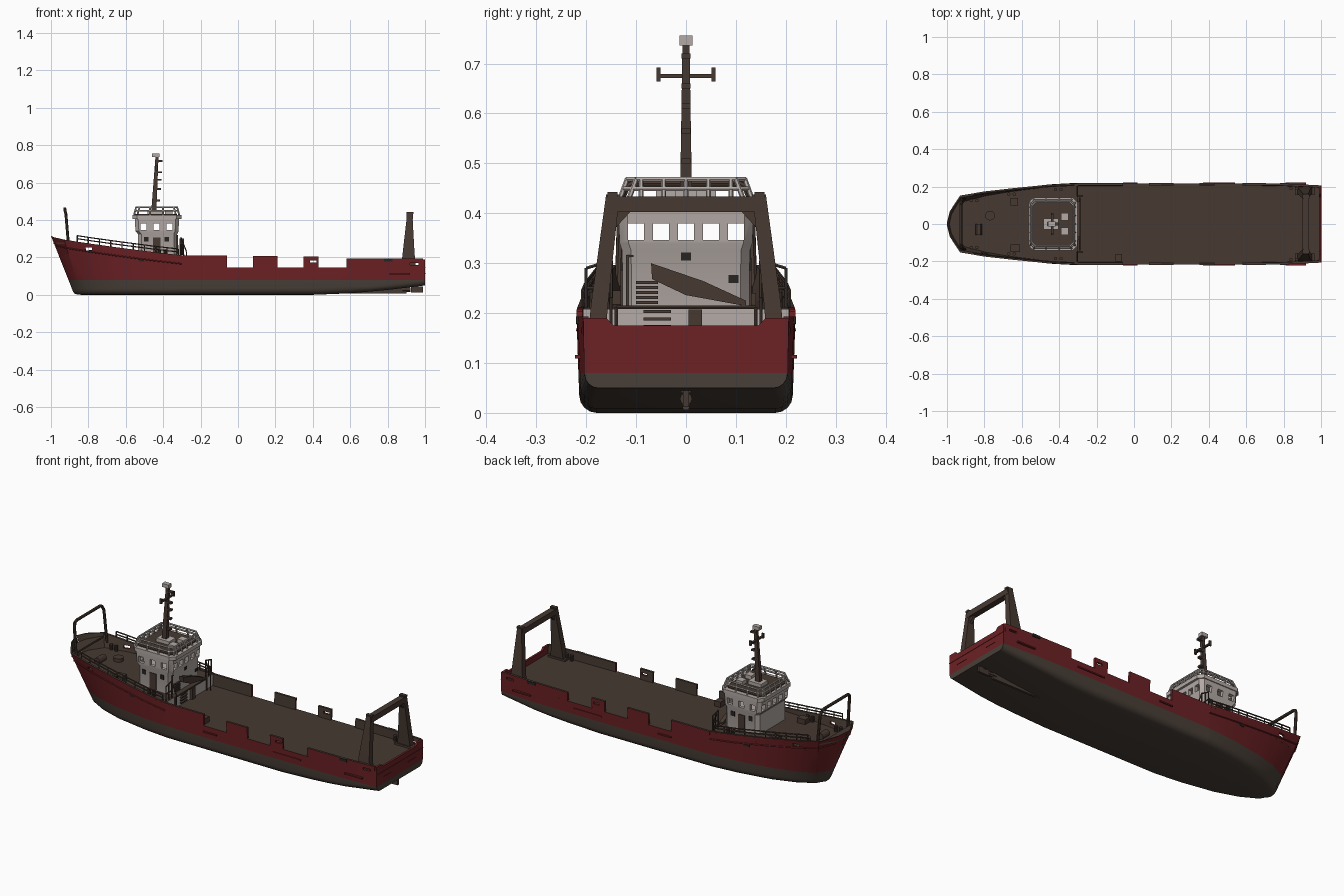
import bpy, bmesh, math
from mathutils import Vector

if "Cube" in bpy.data.objects:
    bpy.data.objects.remove(bpy.data.objects["Cube"])


def material(name, rgb):
    m = bpy.data.materials.new(name)
    m.diffuse_color = (*rgb, 1)
    m.use_nodes = True
    m.node_tree.nodes["Principled BSDF"].inputs["Base Color"].default_value = m.diffuse_color
    return m


RED = material("hull red", (0.15, 0.015, 0.018))
BROWN = material("deck brown", (0.062, 0.041, 0.031))
BOTTOM = material("bottom paint", (0.065, 0.049, 0.038))
WHITE = material("house white", (0.45, 0.40, 0.375))
DARK = material("dark fittings", (0.02, 0.017, 0.015))


def loft(name, parts, mats, rule=None):
    """Each part is a list of closed rings, skinned and capped."""
    mats = mats if isinstance(mats, list) else [mats]
    bm = bmesh.new()
    for rings in parts:
        vs = [[bm.verts.new(p) for p in r] for r in rings]
        n = len(vs[0])
        for a, b in zip(vs, vs[1:]):
            for i in range(n):
                f = bm.faces.new((a[i], a[(i + 1) % n], b[(i + 1) % n], b[i]))
                f.material_index = i if rule == "ring" else 0
        bm.faces.new(vs[0])
        bm.faces.new(vs[-1])
    bmesh.ops.recalc_face_normals(bm, faces=bm.faces)
    if callable(rule):
        for f in bm.faces:
            f.material_index = rule(f.calc_center_median(), f.normal)
    me = bpy.data.meshes.new(name)
    bm.to_mesh(me)
    bm.free()
    for m in mats:
        me.materials.append(m)
    o = bpy.data.objects.new(name, me)
    bpy.context.collection.objects.link(o)
    return o


def rect(x0, x1, y0, y1, z):
    return [(x0, y0, z), (x1, y0, z), (x1, y1, z), (x0, y1, z)]


def boxes(name, dims, mat):
    return loft(name, [[rect(*d[:4], d[4]), rect(*d[:4], d[5])] for d in dims], mat)


def pipes(name, paths, r, mat, sides=8):
    parts = []
    for path in paths:
        for a, b in zip(path, path[1:]):
            a, b = Vector(a), Vector(b)
            q = (b - a).to_track_quat('Z', 'Y')
            c = [q @ Vector((r * math.cos(t), r * math.sin(t), 0))
                 for t in (2 * math.pi * i / sides for i in range(sides))]
            parts.append([[a + v for v in c], [b + v for v in c]])
    return loft(name, parts, mat)


def cut(o, dims):
    c = boxes("cutter", dims, o.data.materials[0])
    c.hide_render = True
    m = o.modifiers.new("cut", 'BOOLEAN')
    m.operation, m.object, m.solver = 'DIFFERENCE', c, 'EXACT'
    dg = bpy.context.evaluated_depsgraph_get()
    me = bpy.data.meshes.new_from_object(o.evaluated_get(dg))
    o.modifiers.clear()
    o.data = me
    bpy.data.objects.remove(c)


# Hull stations: x at top, x at keel, half width top, half width bottom, keel z, sheer z
ST = [(-1, -.875, .006, .006, .015, .315), (-.985, -.87, .068, .03, .004, .308),
      (-.93, -.84, .152, .075, 0, .295), (-.8, -.75, .174, .125, 0, .275),
      (-.65, -.63, .191, .165, 0, .254), (-.45, -.45, .211, .197, 0, .228),
      (-.3, -.3, .218, .212, 0, .211), (.4, .4, .22, .214, 0, .209),
      (.6, .6, .22, .214, .008, .209), (.8, .8, .217, .212, .026, .209),
      (1, 1, .207, .203, .05, .209)]


def station(x):
    for a, b in zip(ST, ST[1:]):
        if x <= b[0]:
            t = (x - a[0]) / (b[0] - a[0])
            return [p + (q - p) * t for p, q in zip(a, b)][1:]


def side(x, z):
    xb, wt, wb, zb, zt = station(x)
    t = max(0, (z - zb - .03) / (zt - zb - .03))
    return xb + (x - xb) * z / zt, wb + (wt - wb) * t


def deck_z(x):
    return .145 if x > -.2995 else .208 + .02 * (-.3 - x) / .7


def section(x):
    xb, wt, wb, zb, zt = station(x)
    r = min(.035 if x < .7 else .028, wb * .8)
    half = [(wb - r + r * math.sin(a), zb + r - r * math.cos(a))
            for a in (i * math.pi / 8 for i in range(5))]
    half += [(side(x, z)[1], z) for z in (.08, deck_z(x))]
    right = [(side(x, z)[0], y, z) for y, z in half]
    return [(p[0], -p[1], p[2]) for p in reversed(right)] + right


def hull_paint(c, n):
    if c.z > .1 and n.z > .6:
        return 1
    if n.x > .9 and c.x < 0 and c.z > .1:
        return 3
    return 0 if c.z > .08 else 2


XS = [-1, -.985, -.96, -.93, -.87, -.8, -.72, -.65, -.55, -.45, -.3, -.299,
      0, .2, .4, .5, .6, .7, .8, .9, .998]
loft("hull", [[section(x) for x in XS]], [RED, BROWN, BOTTOM, WHITE], hull_paint)
# transom as two painted bands
w = [section(1)[i] for i in range(7, 14)]
loft("transom_bottom", [[[(x, s * p[1], p[2]) for s, p in
     [(1, q) for q in w[:6]] + [(-1, q) for q in reversed(w[:6])]] for x in (.997, 1)]], BOTTOM)
TY = .204
loft("transom", [[[(x, y, z) for y, z in ((-TY, .08), (TY, .08), (TY + .002, .19), (.16, .19), (.145, .175),
     (-.145, .175), (-.16, .19), (-TY - .002, .19))] for x in (.988, 1)]], RED)
boxes("transom_rub_bars", [(.995, 1.002, s * .11 - .035, s * .11 + .035, .112, .117) for s in (-1, 1)]
      + [(.995, 1.002, -.205, .205, .143, .147)], RED)


# Bulwarks with gaps along the working deck
def bulwark(xs, top):
    parts = []
    for s in (1, -1):
        rings = []
        for x in xs:
            lo, hi = deck_z(x) - .008, min(top or 9, station(x)[4])
            (xa, ya), (xc, yc) = side(x, lo), side(x, hi)
            rings.append([(xa, s * ya, lo), (xc, s * yc, hi), (xc, s * max(yc - .012, .001), hi),
                          (xa, s * max(ya - .012, .001), lo)])
        parts.append(rings)
    return loft("bulwark", parts, [RED, BROWN, BROWN, BROWN], "ring")


fore = bulwark(XS[:11], None)
cut(fore, [(-.815, -.78, -.3, .3, .238, .253)])
bulwark([-.299, -.2, -.06], .209)
bulwark([.08, .21], .207)
mid = bulwark([.35, .43], .204)
cut(mid, [(.385, .42, -.3, .3, .172, .184)])
aft = bulwark([.58, .7, .8, .9, .99], .193)
cut(aft, [(.92, .965, -.3, .3, .16, .171)])

# Rubbing strake, side fenders, scuppers
SX = [x for x in XS if -.99 < x < -.29]
pipes("rubbing_strake", [[(side(x, z)[0], s * side(x, z)[1], z) for x, z in
      ((x, station(x)[4] - .045) for x in SX)] for s in (1, -1)], .004, RED)
boxes("side_fenders", [(x0, x1, s * .216 - .006, s * .216 + .006, .109, .116) for s in (1, -1)
      for x0, x1 in ((-.06, .02), (.37, .54), (.81, .92))], RED)
boxes("scuppers", [(x, x + .045, s * side(x, .18)[1] - .004, s * side(x, .18)[1] + .004, .178, .193)
      for s in (1, -1) for x in (-.53, .78)], DARK)

# Skeg, propeller hub and rudder
loft("skeg", [[rect(.5, .9, -.012, .012, .05), rect(.6, .9, -.006, .006, .006)]], BOTTOM)
boxes("rudder", [(.925, .99, -.006, .006, .012, .045), (.94, .96, -.01, .01, .04, .06)], BROWN)
pipes("propeller_hub", [[(.88, 0, .028), (.922, 0, .028)]], .012, BROWN, 12)

# Bow platform and bow gantry
bx = [side(x, .28) for x in XS[:4]]
loft("bow_platform", [[[(x, y, z) for x, y in bx] + [(x, -y, z) for x, y in reversed(bx)]
     for z in (.272, .282)]], BROWN)
pipes("bow_gantry", [[(-.905, -.135, .25), (-.92, -.13, .43), (-.925, -.12, .452), (-.926, -.105, .46),
      (-.926, .105, .46), (-.925, .12, .452), (-.92, .13, .43), (-.905, .135, .25)]], .008, BROWN)

# Foredeck railings
paths = []
for s in (1, -1):
    pts = [(x, s * (station(x)[1] - .01), station(x)[4]) for x in [-.86 + .06 * i for i in range(10)]]
    paths += [[(x, y, z - .02), (x, y, z + .032)] for x, y, z in pts]
    paths += [[(x, y, z + d) for x, y, z in pts] for d in (.016, .032)]
    ends = [(-.305, s * y, z) for y, z in ((.2, .21), (.2, .29), (.15, .305), (.15, .21))]
    paths += [ends, [(-.305, s * .2, .25), (-.305, s * .15, .25)], [(-.305, s * .175, .21), (-.305, s * .175, .298)],
              [(-.305, s * .15, .305), (-.275, s * .15, .23), (-.275, s * .15, .145)]]
pipes("foredeck_railings", paths, .0035, BROWN, 6)

# Deck gear: bollards, hatch, lockers
pipes("bollards", [[(x + d, s * y, z), (x + d, s * y, z + .032)] for s in (1, -1) for d in (0, .03)
      for x, y, z in ((-.87, .125, .222), (-.67, .16, .216), (-.42, .185, .21), (.84, .19, .145))], .009, BROWN, 10)
pipes("deck_hatch", [[(-.77, .045, .215), (-.77, .045, .24)]], .026, BROWN, 16)
boxes("deck_lockers", [(-.66, -.61, -.15, -.11, .21, .245), (-.66, -.62, .1, .14, .21, .24),
      (-.1, -.065, -.2, -.16, .14, .175)], BROWN)
pipes("anchor_winch", [[(-.83, -.06, .24), (-.83, .0, .24)]], .018, BROWN, 12)


# Deckhouse: hollow, with window openings right through
def octo(x0, x1, y, z, c=.018):
    return [(x0 + c, -y, z), (x1 - c, -y, z), (x1, -y + c, z), (x1, y - c, z),
            (x1 - c, y, z), (x0 + c, y, z), (x0, y - c, z), (x0, -y + c, z)]


house = loft("deckhouse", [[octo(-.535, -.325, .126, .14), octo(-.535, -.325, .128, .325),
             octo(-.548, -.318, .133, .34), octo(-.552, -.315, .136, .41)]], WHITE)
cut(house, [(-.523, -.337, -.115, .115, .33, .402)])
cut(house, [(-.7, -.2, y - .016, y + .016, .346, .38) for y in (-.1, -.05, 0, .05, .1)])
cut(house, [(x - .016, x + .016, -.3, .3, .346, .38) for x in (-.505, -.435, -.365)])
loft("cornice", [[octo(-.565, -.303, .141, .406, .025), octo(-.565, -.303, .141, .426, .025)]], WHITE)
loft("roof_deck", [[octo(-.55, -.325, .117, .42), octo(-.55, -.325, .117, .431)]], BROWN)
low, high = octo(-.555, -.315, .132, .43), octo(-.545, -.325, .118, .468)
posts = [[a, b] for a, b in zip(low, high)]
for t in (-.09, -.045, 0, .045, .09):
    posts += [[(-.555, t, .425), (-.545, t, .468)], [(-.315, t, .425), (-.325, t, .468)]]
for t in (-.47, -.4):
    posts += [[(t, s * .132, .425), (t, s * .118, .468)] for s in (1, -1)]
middle = octo(-.55, -.32, .125, .449)
pipes("roof_railing", posts + [high + high[:1], middle + middle[:1]], .005, WHITE, 6)

# House details: ports, side doors, louvres, folded boom, ladder
boxes("house_ports", [(-.328, -.322, y - .01, y + .01, z - .008, z + .008) for y, z in ((0, .313), (.095, .268))]
      + [(x - .012, x + .012, s * .128 - .003, s * .128 + .003, .285, .31) for s in (1, -1) for x in (-.49, -.38)], DARK)
boxes("house_doors", [(-.455, -.415, s * .1285 - .003, s * .1285 + .003, .215, .305) for s in (1, -1)]
      + [(-.328, -.3215, -.12, -.115, .215, .312), (-.328, -.3215, -.12, -.105, .312, .316)], BROWN)
boxes("louvres", [(-.33, -.316, -.1, -.056, z, z + .006) for z in (.218, .228, .238, .248, .258)]
      + [(-.33, -.29, -.085, -.03, z, z + .006) for z in (.155, .17, .185, .2)]
      + [(-.33, -.285, .005, .032, .145, .207)], BROWN)
loft("folded_boom", [[[(x, y, z) for y, z in ((-.07, .3), (-.068, .268), (0, .236), (.12, .214),
     (.12, .225), (.035, .264))] for x in (-.312, -.29)]], BROWN)
pipes("aft_guard_rail", [[(-.29, -.14, .145), (-.29, -.14, .212), (-.29, .14, .212), (-.29, .14, .145)]], .004, BROWN, 6)

# Mast with yard, steps and lamps
loft("mast", [[rect(-.465, -.437, -.012, .012, .43), rect(-.441, -.425, -.007, .007, .742)]], BROWN)
boxes("mast_base", [(-.485, -.405, -.03, .03, .43, .45), (-.39, -.35, -.06, -.02, .43, .452),
      (-.39, -.35, .02, .06, .43, .452)], WHITE)
boxes("mast_yard", [(-.443, -.431, -.057, .057, .671, .679)] + [(-.443, -.431, s * .055 - .004, s * .055 + .004,
      .664, .692) for s in (1, -1)], BROWN)
boxes("mast_brackets", [(-.46 + (z - .43) * .06, -.42 + (z - .43) * .06, -.009, .009, z, z + .01)
      for z in (.5, .56, .61, .65, .71)], BROWN)
boxes("mast_head", [(-.46, -.42, -.013, .013, .736, .756)], WHITE)

# Stern gantry
legs, knees, feet = [], [], []
for s in (1, -1):
    legs.append([rect(.872, .952, s * .163, s * .198, .14), rect(.88, .944, s * .156, s * .19, .22),
                 rect(.905, .932, s * .133, s * .16, .438)])
    knees.append([[(x, s * y, z) for y, z in ((.14, .372), (.14, .41), (.105, .41))] for x in (.91, .925)])
    feet.append((.86, .965, s * .18 - .025, s * .18 + .022, .143, .155))
    feet.append((.9, .937, s * .147 - .01, s * .147 + .01, .432, .443))
loft("stern_gantry_legs", legs, BROWN)
loft("stern_gantry_knees", knees, BROWN)
boxes("stern_gantry_beam", [(.902, .935, -.157, .157, .403, .434)] + feet, BROWN)

# Smooth shading that keeps edges crisp
bpy.ops.object.select_all(action='DESELECT')
for o in bpy.context.scene.objects:
    o.select_set(True)
    bpy.context.view_layer.objects.active = o
bpy.ops.object.shade_smooth_by_angle(angle=math.radians(30))
